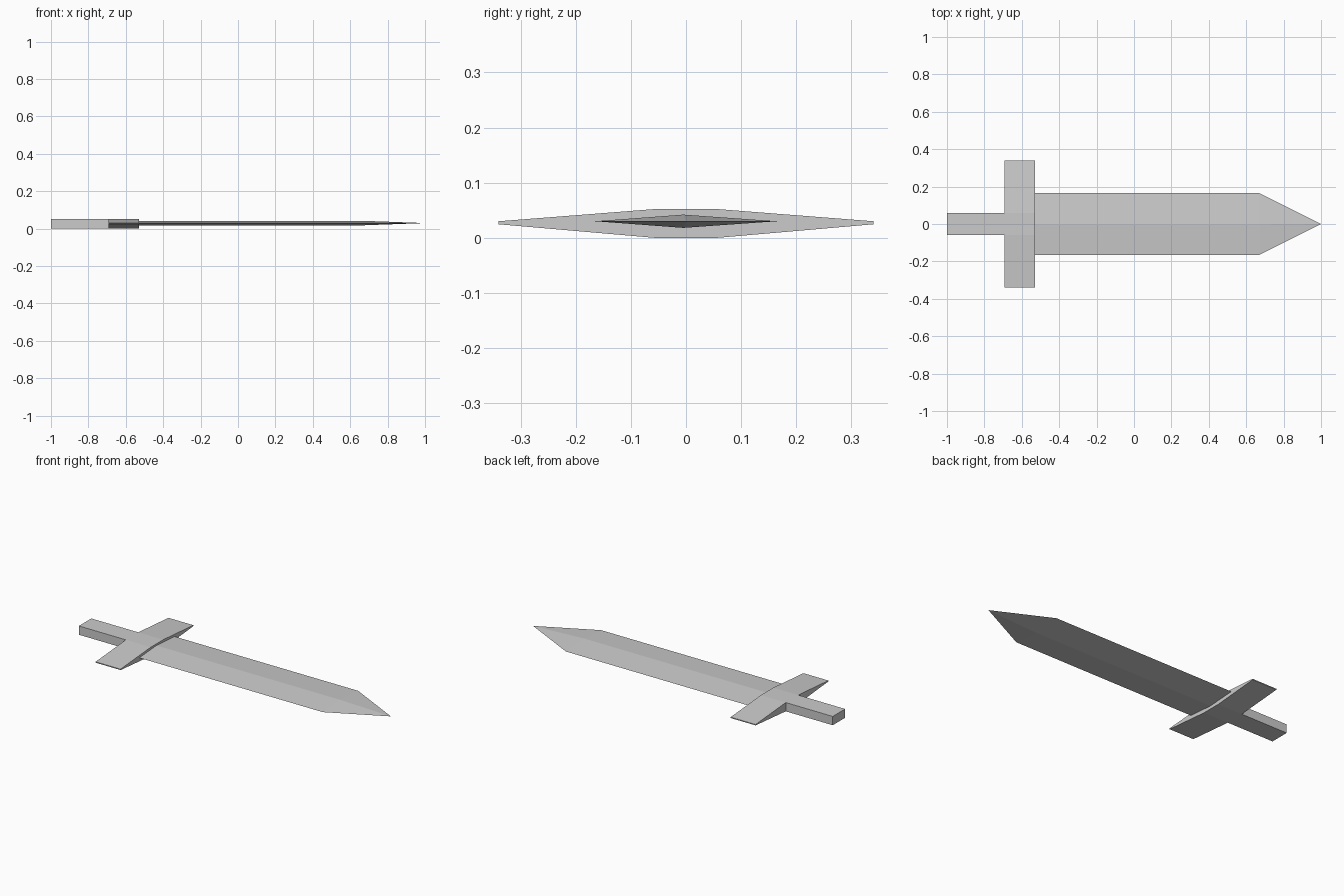
import bpy
import bmesh

if "Cube" in bpy.data.objects:
    bpy.data.objects.remove(bpy.data.objects["Cube"])


def loft(name, sections, cap_first=True, cap_last=True):
    """Join matching cross-sections (x, [(y, z), ...]) into one flat-faced object."""
    bm = bmesh.new()
    rings = [[bm.verts.new((x, y, z)) for y, z in pts] for x, pts in sections]
    for a, b in zip(rings, rings[1:]):
        n = len(a)
        for i in range(n):
            j = (i + 1) % n
            bm.faces.new((a[i], a[j], b[j], b[i]))
    if cap_first:
        bm.faces.new(rings[0][::-1])
    if cap_last:
        bm.faces.new(rings[-1])
    bmesh.ops.remove_doubles(bm, verts=bm.verts[:], dist=1e-5)
    bmesh.ops.recalc_face_normals(bm, faces=bm.faces[:])
    mesh = bpy.data.meshes.new(name)
    bm.to_mesh(mesh)
    bm.free()
    obj = bpy.data.objects.new(name, mesh)
    bpy.context.collection.objects.link(obj)
    return obj


GRIP_X, GUARD_X0, GUARD_X1, SHOULDER_X, TIP_X = -1.0, -0.693, -0.53, 0.67, 1.0
TOP = 0.052
HALF = 0.058

# Grip: rectangular bar running into the guard
grip = [(-HALF, 0), (HALF, 0), (HALF, TOP), (-HALF, TOP)]
loft("grip", [(GRIP_X, grip), (GUARD_X0 + 0.01, grip)])

# Crossguard: flat in the middle, tapering to thin ends
guard = [(-0.34, 0.0245), (-HALF, 0), (HALF, 0), (0.34, 0.0245),
         (0.34, 0.03), (HALF, TOP), (-HALF, TOP), (-0.34, 0.03)]
loft("crossguard", [(GUARD_X0, guard), (GUARD_X1, guard)])

# Blade: shallow diamond section drawn to a point
blade = [(-0.165, 0.03), (-0.005, 0.018), (0.165, 0.03), (-0.005, 0.042)]
tip = [(0, 0.03)]
obj = loft("blade", [(GUARD_X1 - 0.01, blade), (SHOULDER_X, blade)], cap_last=False)

# Blade point: fan from the shoulder section to the tip
bm = bmesh.new()
bm.from_mesh(obj.data)
apex = bm.verts.new((TIP_X, *tip[0]))
rim = [e for e in bm.edges if e.is_boundary]
for e in rim:
    bm.faces.new((e.verts[0], e.verts[1], apex))
bmesh.ops.recalc_face_normals(bm, faces=bm.faces[:])
bm.to_mesh(obj.data)
bm.free()
